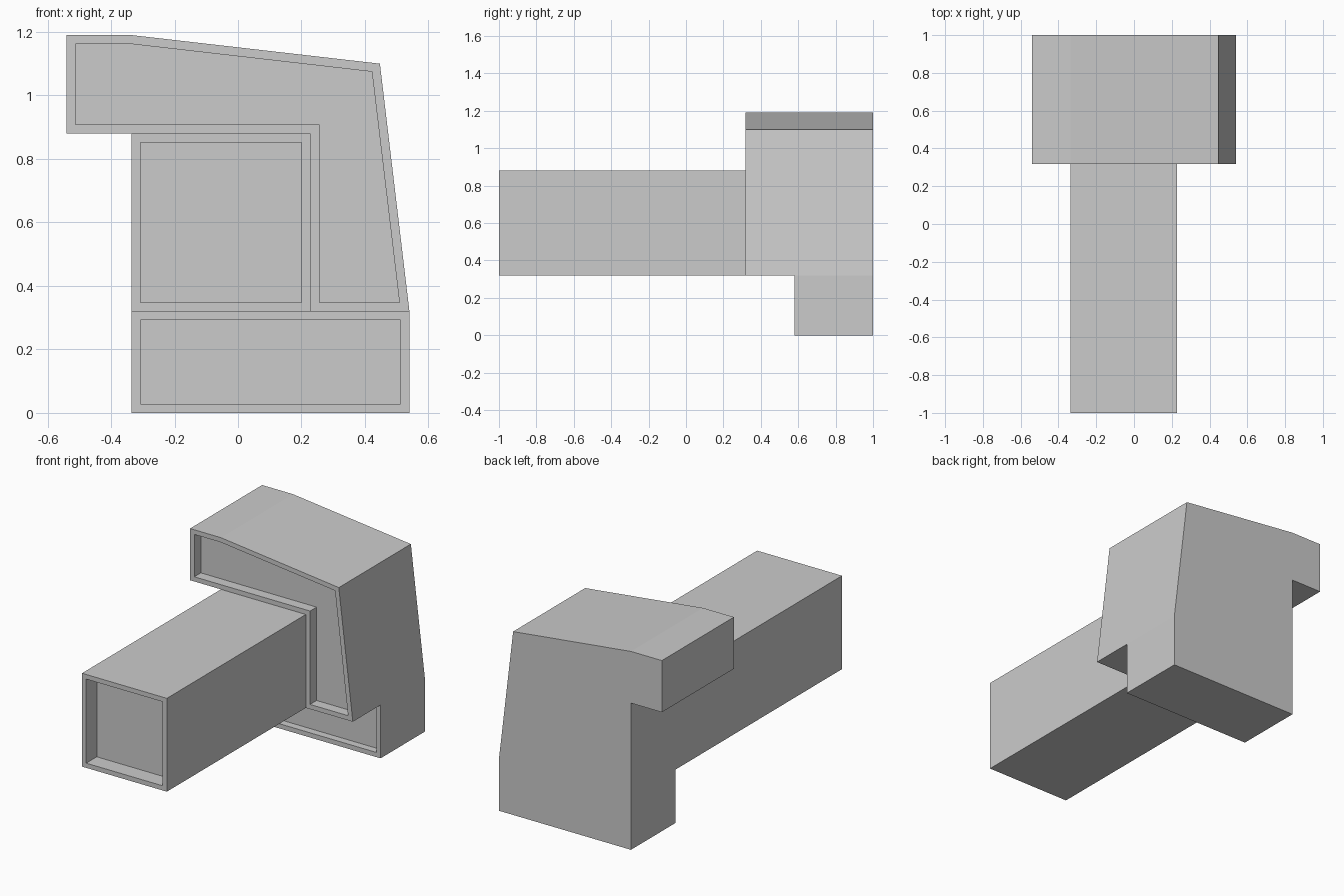
import bpy
import bmesh

if "Cube" in bpy.data.objects:
    bpy.data.objects.remove(bpy.data.objects["Cube"])

# Shared coordinates
BEAM_Y, HOOD_Y, BASE_Y, BACK_Y = -1.0, 0.317, 0.58, 1.0
STATIONS = [BEAM_Y, HOOD_Y, BASE_Y, BACK_Y]
L, M, R = -0.335, 0.228, 0.54
LOW, HIGH = 0.32, 0.88

bm = bmesh.new()


def face(points):
    bm.faces.new([bm.verts.new(p) for p in points])


def stepped_prism(outline, front, ends):
    """Front cap plus one wall per outline edge, running back to its own end
    depth (None where the edge is hidden by a neighbouring part)."""
    face([(x, front, z) for x, z in outline])
    for i, end in enumerate(ends):
        if end is None:
            continue
        (xa, za), (xb, zb) = outline[i], outline[(i + 1) % len(outline)]
        ys = [y for y in STATIONS if front <= y <= end]
        for y0, y1 in zip(ys, ys[1:]):
            face([(xa, y0, za), (xa, y1, za), (xb, y1, zb), (xb, y0, zb)])


# Long square beam
stepped_prism([(L, LOW), (M, LOW), (M, HIGH), (L, HIGH)], BEAM_Y,
              [BASE_Y, HOOD_Y, HOOD_Y, BACK_Y])

# Bent hood over the top and right of the beam
stepped_prism([(-R, HIGH), (L, HIGH), (M, HIGH), (M, LOW), (R, LOW),
               (0.447, 1.1), (L, 1.19), (-R, 1.19)], HOOD_Y,
              [BACK_Y, None, None, BASE_Y, BACK_Y, BACK_Y, BACK_Y, BACK_Y])

# Base block
stepped_prism([(L, 0), (R, 0), (R, LOW), (M, LOW), (L, LOW)], BASE_Y,
              [BACK_Y, BACK_Y, None, None, BACK_Y])

# Flat back
face([(x, BACK_Y, z) for x, z in
      [(L, 0), (R, 0), (R, LOW), (0.447, 1.1), (L, 1.19), (-R, 1.19),
       (-R, HIGH), (L, HIGH), (L, LOW)]])

# Weld the shell and merge coplanar walls
bmesh.ops.remove_doubles(bm, verts=bm.verts, dist=0.0005)
bmesh.ops.recalc_face_normals(bm, faces=bm.faces)
bmesh.ops.dissolve_limit(bm, angle_limit=0.02, verts=bm.verts, edges=bm.edges)
bm.normal_update()

# Recessed panel in each front face
fronts = [f for f in bm.faces if f.normal.y < -0.99]
for f in fronts:
    y = f.calc_center_median().y
    depth = 0.1 if y < 0 else (0.062 if y < 0.5 else 0.045)
    bmesh.ops.inset_individual(bm, faces=[f], thickness=0.028,
                               use_even_offset=True)
    inner = bmesh.ops.extrude_discrete_faces(bm, faces=[f])["faces"]
    verts = list({v for g in inner for v in g.verts})
    bmesh.ops.translate(bm, vec=(0, depth, 0), verts=verts)

bmesh.ops.recalc_face_normals(bm, faces=bm.faces)
mesh = bpy.data.meshes.new("beam_with_hood_and_base")
bm.to_mesh(mesh)
bm.free()
obj = bpy.data.objects.new("beam_with_hood_and_base", mesh)
bpy.context.collection.objects.link(obj)
